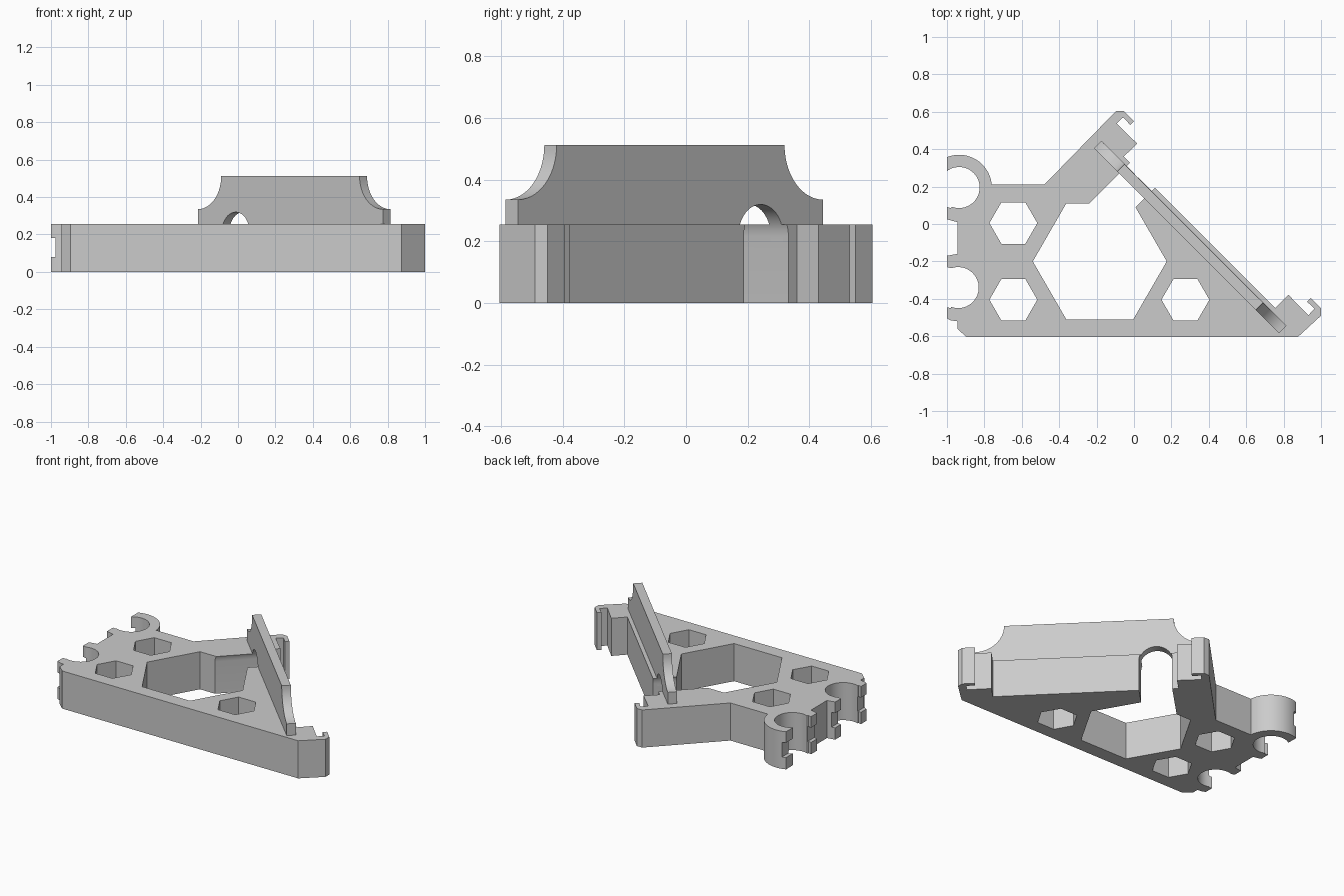
import bpy, bmesh
from math import cos, sin, radians, sqrt
from mathutils import Matrix, Vector

default = bpy.data.objects.get("Cube")
if default:
    bpy.data.objects.remove(default, do_unlink=True)

R2 = sqrt(2)
PLATE_H = 0.255

gray = bpy.data.materials.new("light gray")
gray.use_nodes = True
gray.diffuse_color = (0.6, 0.6, 0.6, 1)
gray.node_tree.nodes["Principled BSDF"].inputs["Base Color"].default_value = (0.6, 0.6, 0.6, 1)


def arc(cx, cy, r, start, end, steps=20):
    angles = [radians(start + (end - start) * i / steps) for i in range(steps + 1)]
    return [(cx + r * cos(a), cy + r * sin(a)) for a in angles]


def prism(name, points, depth, matrix=Matrix()):
    """Extrude a closed outline along its local z."""
    bm = bmesh.new()
    face = bm.faces.new([bm.verts.new((x, y, 0)) for x, y in points])
    moved = bmesh.ops.extrude_face_region(bm, geom=[face])["geom"]
    verts = [v for v in moved if isinstance(v, bmesh.types.BMVert)]
    bmesh.ops.translate(bm, verts=verts, vec=(0, 0, depth))
    bm.transform(matrix)
    bmesh.ops.recalc_face_normals(bm, faces=bm.faces)
    mesh = bpy.data.meshes.new(name)
    bm.to_mesh(mesh)
    bm.free()
    obj = bpy.data.objects.new(name, mesh)
    bpy.context.collection.objects.link(obj)
    mesh.materials.append(gray)
    return obj


def diagonal(outer):
    """Frame of the slanted side: x along it, y up, z pointing inwards."""
    along = Vector((1, -1, 0)) / R2
    inward = Vector((-1, -1, 0)) / R2
    m = Matrix((along, (0, 0, 1), inward)).transposed().to_4x4()
    m.translation = (outer / 2, outer / 2, 0)
    return m


def cut(target, cutters):
    for cutter in cutters:
        cutter.hide_render = True
        mod = target.modifiers.new("cut", 'BOOLEAN')
        mod.operation = 'DIFFERENCE'
        mod.solver = 'EXACT'
        mod.object = cutter
    bpy.context.view_layer.objects.active = target
    for mod in list(target.modifiers):
        bpy.ops.object.modifier_apply(modifier=mod.name)


# Base plate outline: clip sockets on the left, hooks at both ends of the slant
hook = [(-0.095, 0.605), (-0.055, 0.605), (0, 0.55), (-0.02, 0.53),
        (-0.058, 0.57), (-0.093, 0.537), (0.017, 0.43), (-0.055, 0.36)]
mirrored_hook = [(y + 0.395, x - 0.395) for x, y in reversed(hook)]
outline = [(-0.895, -0.605), (-0.945, -0.56), (-0.945, -0.52), (-0.98, -0.515),
           (-1, -0.505), (-1, -0.445), (-0.98, -0.45)]
outline += arc(-0.94, -0.34, 0.11, -110, 110)
outline += [(-1, -0.23), (-1, -0.17), (-0.945, -0.16), (-0.945, 0.01),
            (-1, 0.025), (-1, 0.09), (-0.98, 0.085)]
outline += arc(-0.935, 0.195, 0.11, -110, 126)
outline += arc(-0.935, 0.195, 0.175, 112, 5)
outline += [(-0.48, 0.21)] + hook + mirrored_hook + [(0.875, -0.605)]
plate = prism("base_plate", outline, PLATE_H)

# Hexagonal openings
below = Matrix.Translation((0, 0, -0.1))
cutters = [prism("hex_cutter", arc(x, y, r, 0, 300, 5), 0.6, below)
           for x, y, r in [(-0.645, 0.005, 0.128), (-0.645, -0.405, 0.128),
                           (0.275, -0.405, 0.128), (-0.183, -0.2, 0.358)]]

# Groove across the clip tips
tips = [(-1.1, -0.7), (-0.975, -0.7), (-0.975, 0.6), (-1.1, 0.6)]
cutters.append(prism("groove_cutter", tips, 0.1, Matrix.Translation((0, 0, 0.08))))

# Arched gap through the slanted side
mid, half = -0.215 / R2, 0.145 / R2
arch = [(mid - half, -0.1), (mid + half, -0.1)] + arc(mid, 0.217, half, 0, 180)
gap = prism("gap_cutter", arch, 0.64 / R2, diagonal(0.5))
cutters.append(gap)
cut(plate, cutters)

# Upright back wall with concave upper corners
left, right, rad = -0.62 / R2, 1.36 / R2, 0.177
top = 0.512
profile = [(left, 0.2), (right, 0.2)]
profile += arc(right, top, rad, 270, 180, 14)
profile += arc(left, top, rad, 0, -90, 14)
wall = prism("upright_wall", profile, 0.08 / R2, diagonal(0.27))
cut(wall, [gap])

for cutter in cutters:
    bpy.data.objects.remove(cutter, do_unlink=True)

# Smooth the curved faces only
for obj in (plate, wall):
    bpy.ops.object.select_all(action='DESELECT')
    obj.select_set(True)
    bpy.context.view_layer.objects.active = obj
    bpy.ops.object.shade_smooth_by_angle(angle=radians(25))
